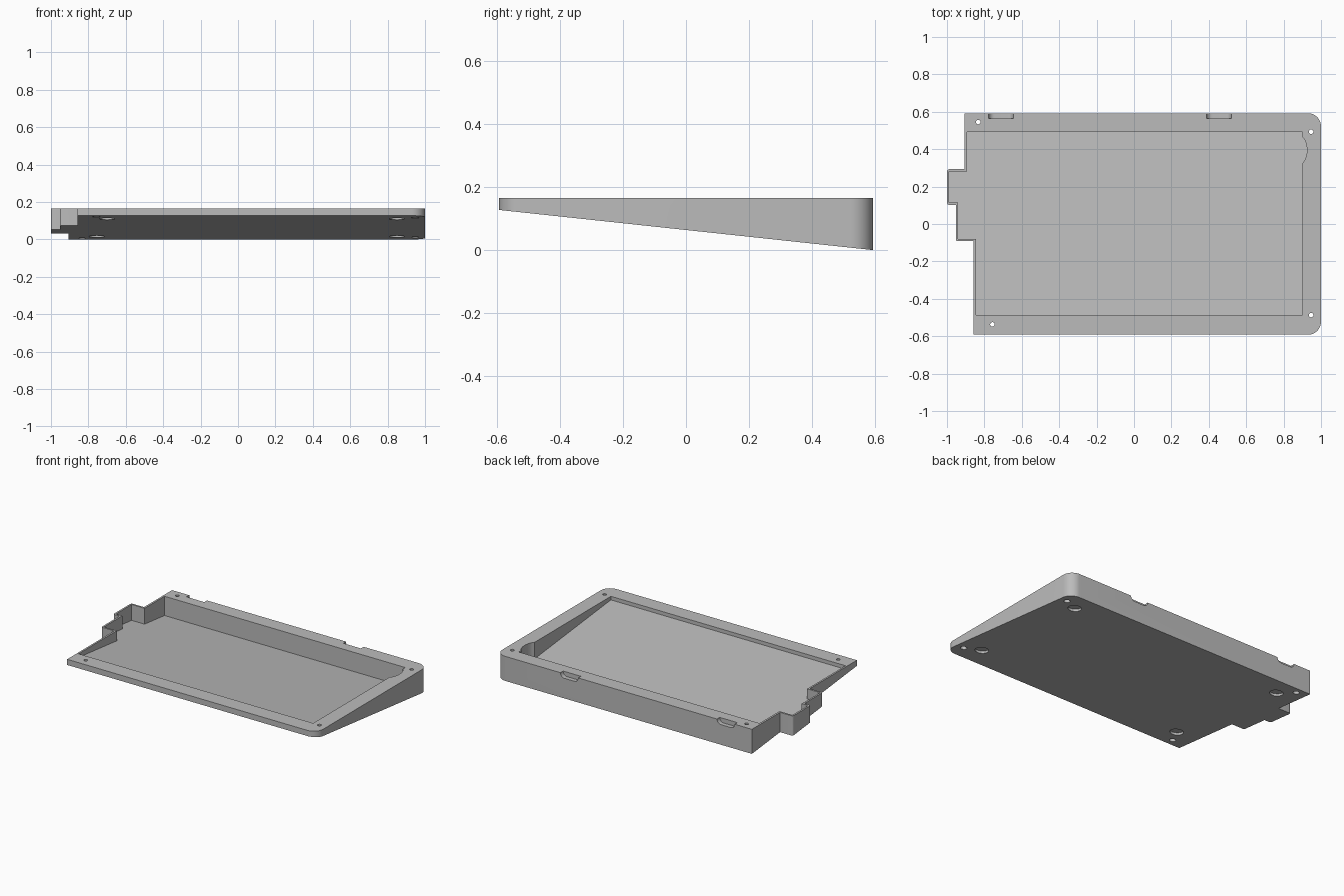
import bpy, bmesh, math
from mathutils import Matrix

if "Cube" in bpy.data.objects:
    bpy.data.objects.remove(bpy.data.objects["Cube"], do_unlink=True)

TOP, HALF_DEPTH, FRONT_Z, FLOOR = 0.165, 0.592, 0.127, 0.025
TILT = math.atan(FRONT_Z / (2 * HALF_DEPTH))

grey = bpy.data.materials.new("case grey")
grey.use_nodes = True
grey.diffuse_color = (0.5, 0.5, 0.5, 1)
grey.node_tree.nodes["Principled BSDF"].inputs["Base Color"].default_value = (0.5, 0.5, 0.5, 1)


def underside(y):
    """Height of the sloped underside."""
    return FRONT_Z * (HALF_DEPTH - y) / (2 * HALF_DEPTH)


def arc(cx, cy, r, start, end, n=12):
    """Points on an arc, angles in degrees."""
    return [(cx + r * math.cos(math.radians(start + (end - start) * i / n)),
             cy + r * math.sin(math.radians(start + (end - start) * i / n)))
            for i in range(n + 1)]


def finish(bm, name):
    bmesh.ops.recalc_face_normals(bm, faces=bm.faces)
    mesh = bpy.data.meshes.new(name)
    bm.to_mesh(mesh)
    bm.free()
    mesh.materials.append(grey)
    obj = bpy.data.objects.new(name, mesh)
    bpy.context.collection.objects.link(obj)
    return obj


def prism(name, low, high):
    """Closed solid between two matching loops of 3D points."""
    bm = bmesh.new()
    a = [bm.verts.new(p) for p in low]
    b = [bm.verts.new(p) for p in high]
    bm.faces.new(a)
    bm.faces.new(b)
    for i in range(len(a)):
        j = (i + 1) % len(a)
        bm.faces.new((a[i], a[j], b[j], b[i]))
    return finish(bm, name)


def upright(name, outline, lift, top):
    """Prism whose bottom follows the slope."""
    return prism(name, [(x, y, underside(y) + lift) for x, y in outline],
                 [(x, y, top) for x, y in outline])


def cylinder(name, x, y, z, r, depth, tilt=0.0):
    bm = bmesh.new()
    bmesh.ops.create_cone(bm, cap_ends=True, segments=32, radius1=r, radius2=r, depth=depth,
                          matrix=Matrix.Translation((x, y, z)) @ Matrix.Rotation(tilt, 4, "X"))
    return finish(bm, name)


def cut(target, cutter):
    mod = target.modifiers.new("cut", "BOOLEAN")
    mod.operation, mod.solver, mod.object = "DIFFERENCE", "EXACT", cutter
    bpy.context.view_layer.objects.active = target
    bpy.ops.object.modifier_apply(modifier=mod.name)
    bpy.data.objects.remove(cutter, do_unlink=True)


# Wedge body with two rounded corners and a stepped left edge
R = 0.07
S = 0.012
outline = [(-0.857, -HALF_DEPTH)]
outline += arc(1 - R, -HALF_DEPTH + R, R, -90, 0)
outline += arc(1 - R, HALF_DEPTH - R, R, 0, 90)
outline += [(-0.905, HALF_DEPTH), (-0.905, 0.293)]
outline += arc(-1 + S, 0.293 - S, S, 90, 180, 4)
outline += arc(-1 + S, 0.102 + S, S, 180, 270, 4)
outline += [(-0.953, 0.102)]
outline += arc(-0.953 + S, -0.092 + S, S, 180, 270, 4)
outline += [(-0.857, -0.092)]
case = upright("keyboard_case", outline, 0, TOP)

# Open pocket with a curved relief on the right
pocket = [(-0.845, -0.487), (0.9, -0.487), (0.9, 0.325)]
pocket += arc(0.8, 0.395, 0.125, -28, 28, 10)
pocket += [(0.9, 0.465), (0.9, 0.493), (-0.892, 0.493), (-0.892, 0.281), (-0.988, 0.281),
           (-0.988, 0.114), (-0.941, 0.114), (-0.941, -0.08), (-0.845, -0.08)]
cut(case, upright("pocket_cutter", pocket, FLOOR, 0.4))

# Screw holes with wider counterbores below
for x, y in ((-0.833, 0.545), (0.947, 0.493), (-0.757, -0.537), (0.947, -0.487)):
    cut(case, cylinder("screw_cutter", x, y, 0.1, 0.012, 0.4))
    cut(case, cylinder("counterbore_cutter", x, y, 0.04, 0.02, 0.2))

# Shallow foot recesses in the underside
for x, y in ((-0.7, -0.43), (0.85, -0.43), (-0.755, 0.45), (0.85, 0.45)):
    cut(case, cylinder("foot_cutter", x, y, underside(y), 0.042, 0.03, -TILT))

# Connector notches in the rear rim
for x in (-0.711, 0.454):
    w, r = 0.066, 0.03
    profile = [(x + w, 0.2)] + arc(x + w - r, TOP, r, 0, -90, 8)
    profile += arc(x - w + r, TOP, r, -90, -180, 8) + [(x - w, 0.2)]
    cut(case, prism("notch_cutter", [(px, 0.563, pz) for px, pz in profile],
                    [(px, 0.65, pz) for px, pz in profile]))

# Smooth the rounded walls, keep the edges sharp
bpy.ops.object.select_all(action="DESELECT")
case.select_set(True)
bpy.context.view_layer.objects.active = case
bpy.ops.object.shade_smooth_by_angle(angle=math.radians(30))
